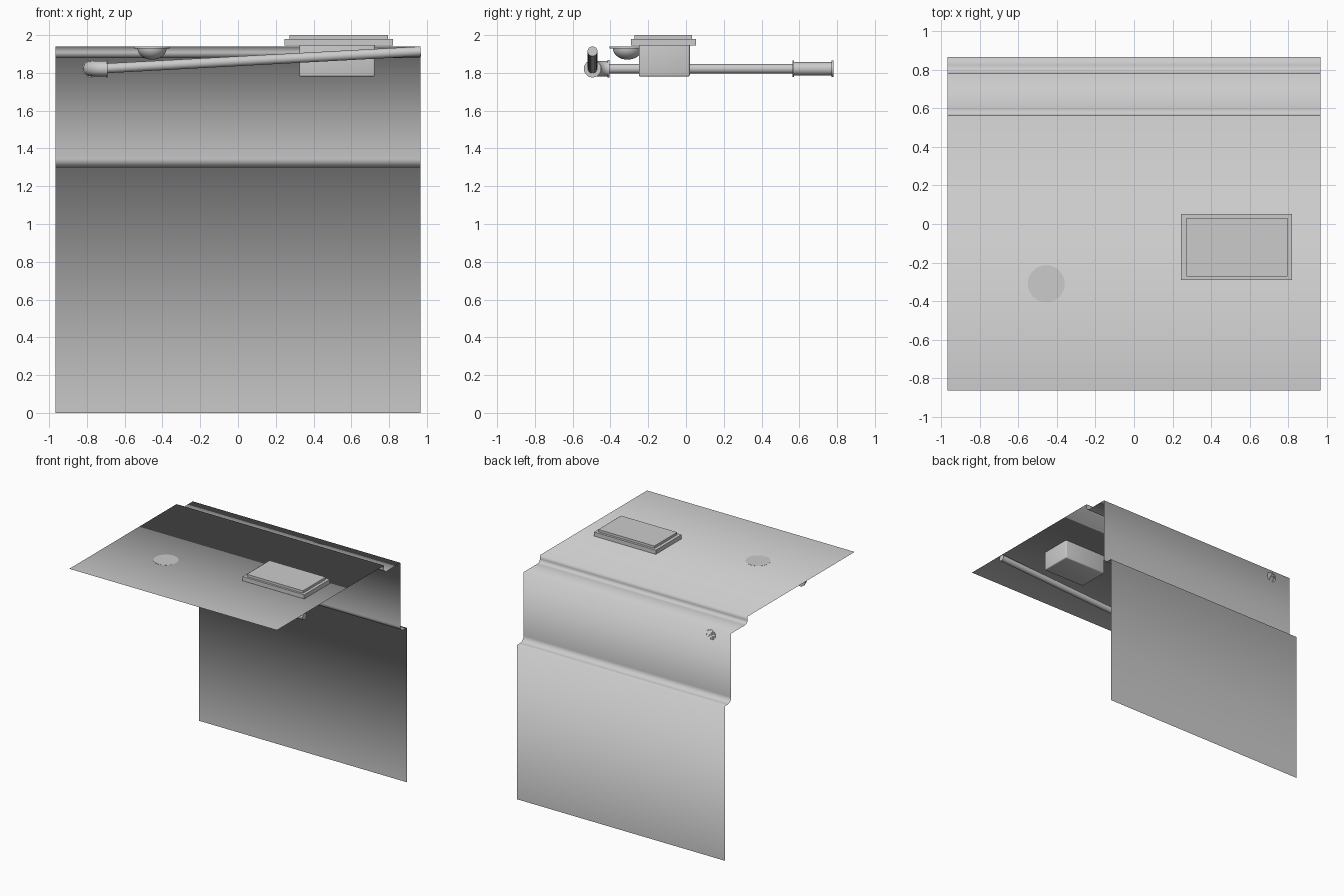
import bpy, bmesh, math
from mathutils import Matrix, Vector

cube = bpy.data.objects.get("Cube")
if cube:
    bpy.data.objects.remove(cube)

grey = bpy.data.materials.new("light_grey")
grey.use_nodes = True
colour = (0.6, 0.6, 0.6, 1)
grey.diffuse_color = colour
grey.node_tree.nodes["Principled BSDF"].inputs["Base Color"].default_value = colour


def finish(name, bm, angle=35):
    """Turn a bmesh into an object, smooth except at sharp edges."""
    for f in bm.faces:
        f.smooth = True
    for e in bm.edges:
        e.smooth = len(e.link_faces) == 2 and e.calc_face_angle(0) < math.radians(angle)
    mesh = bpy.data.meshes.new(name)
    bm.to_mesh(mesh)
    bm.free()
    mesh.materials.append(grey)
    obj = bpy.data.objects.new(name, mesh)
    bpy.context.collection.objects.link(obj)
    return obj


def box(name, low, high, bevel=0):
    low, high = Vector(low), Vector(high)
    bm = bmesh.new()
    size = Matrix.Diagonal((*(high - low), 1))
    bmesh.ops.create_cube(bm, size=1, matrix=Matrix.Translation((low + high) / 2) @ size)
    if bevel:
        bmesh.ops.bevel(bm, geom=bm.edges[:], offset=bevel, segments=3,
                        profile=0.5, affect='EDGES')
    return finish(name, bm)


def rod(name, start, end, radius):
    start, end = Vector(start), Vector(end)
    axis = end - start
    turn = axis.to_track_quat('Z', 'Y').to_matrix().to_4x4()
    bm = bmesh.new()
    bmesh.ops.create_cone(bm, cap_ends=True, segments=32, radius1=radius, radius2=radius,
                          depth=axis.length, matrix=Matrix.Translation((start + end) / 2) @ turn)
    return finish(name, bm)


def fillet(y, z, r, steps=8):
    """Concave quarter arc from a wall down onto a ledge."""
    return [(y + r - r * math.cos(a), z + r - r * math.sin(a))
            for a in (math.pi / 2 * i / steps for i in range(steps + 1))]


# Stepped sheet: top panel, shallow ledge, upper wall, small ledge, lower wall
HALF, TOP = 0.967, 1.94
profile = ([(-0.863, TOP), (0.563, TOP)] + fillet(0.563, 1.88, 0.03)
           + [(0.78, 1.88)] + fillet(0.78, 1.3, 0.045)
           + [(0.865, 1.3), (0.865, 0)])
bm = bmesh.new()
rows = [[bm.verts.new((x, y, z)) for x in (-HALF, HALF)] for y, z in profile]
for a, b in zip(rows, rows[1:]):
    bm.faces.new((a[0], a[1], b[1], b[0]))
finish("stepped_panel", bm)

# Vent box with its two-tier lid
box("vent_box", (0.325, -0.25, 1.78), (0.725, 0.02, 1.999), 0.01)
box("vent_flange", (0.245, -0.29, 1.945), (0.82, 0.052, 1.98))
box("vent_lid", (0.272, -0.272, 1.98), (0.795, 0.032, 2.0))

# Dome lamp under the panel
LAMP = Vector((-0.455, -0.31, 1.93))
rod("lamp_rim", LAMP, LAMP + Vector((0, 0, 0.011)), 0.096)
bm = bmesh.new()
bmesh.ops.create_uvsphere(bm, u_segments=32, v_segments=16, radius=1,
                          matrix=Matrix.Translation(LAMP) @ Matrix.Diagonal((0.077, 0.077, 0.06, 1)))
bmesh.ops.bisect_plane(bm, geom=bm.verts[:] + bm.edges[:] + bm.faces[:], plane_co=LAMP,
                       plane_no=(0, 0, 1), clear_outer=True)
finish("lamp_dome", bm)

# Pipe run: back sleeve, straight pipe, elbow and sloping side pipe
PX, PY, PZ, BEND = -0.78, -0.495, 1.822, 0.085
bend_y, bend_x = PY + BEND, PX + BEND
rod("back_pipe", (PX, bend_y, PZ), (PX, 0.6, PZ), 0.025)
rod("sloping_pipe", (bend_x - 0.01, PY, PZ + 0.002), (HALF, PY, 1.914), 0.026)
rod("wall_sleeve", (PX, 0.57, PZ), (PX, 0.778, PZ), 0.035)
for name, y in (("sleeve_front_collar", 0.564), ("sleeve_back_collar", 0.771)):
    rod(name, (PX, y, PZ), (PX, y + 0.009, PZ), 0.043)
rod("elbow_back_collar", (PX, bend_y - 0.005, PZ), (PX, bend_y + 0.005, PZ), 0.046)
rod("elbow_side_collar", (bend_x - 0.005, PY, PZ), (bend_x + 0.005, PY, PZ), 0.046)

bm = bmesh.new()
ring = bmesh.ops.create_circle(bm, segments=32, radius=0.04, matrix=Matrix.Translation(
    (PX, bend_y, PZ)) @ Matrix.Rotation(math.pi / 2, 4, 'X'))
bmesh.ops.spin(bm, geom=ring["verts"] + bm.edges[:], cent=(bend_x, bend_y, PZ),
               axis=(0, 0, 1), angle=math.pi / 2, steps=10)
bmesh.ops.recalc_face_normals(bm, faces=bm.faces[:])
finish("pipe_elbow", bm)
